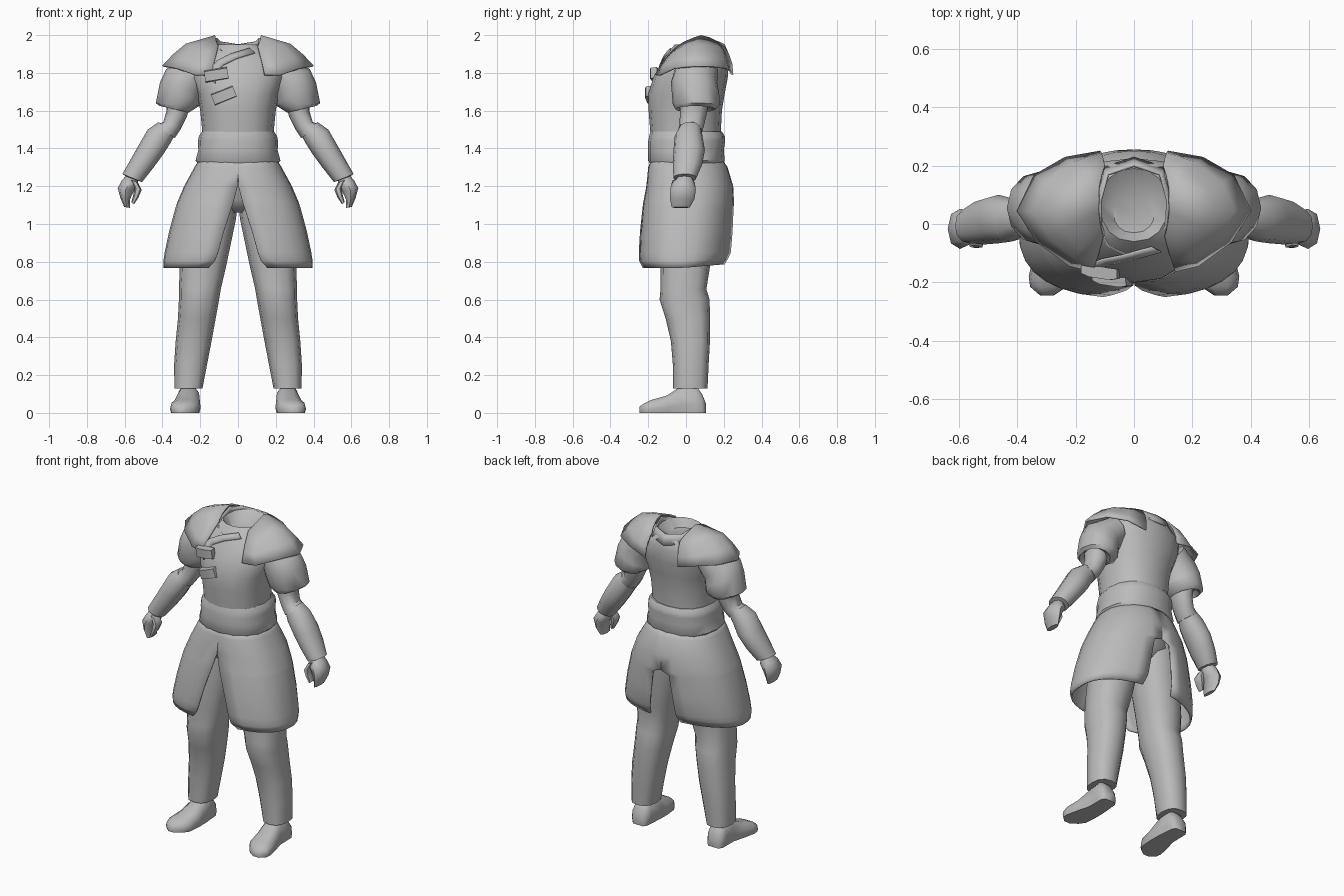
import bpy, bmesh, math
from mathutils import Vector

cloth = bpy.data.materials.new("plain_grey")
cloth.diffuse_color = (0.5, 0.5, 0.5, 1)


def finish(name, rows, closed, caps=False, mirror=False, thick=0, angle=50):
    """Skin a list of point rows into one object."""
    bm = bmesh.new()
    vs = [[bm.verts.new(p) for p in r] for r in rows]
    n = len(rows[0])
    for a, b in zip(vs, vs[1:]):
        for i in range(n if closed else n - 1):
            j = (i + 1) % n
            bm.faces.new((a[i], a[j], b[j], b[i]))
    if caps:
        bm.faces.new(vs[0])
        bm.faces.new(vs[-1])
    bmesh.ops.remove_doubles(bm, verts=bm.verts, dist=0.0005)
    bmesh.ops.recalc_face_normals(bm, faces=bm.faces)
    me = bpy.data.meshes.new(name)
    bm.to_mesh(me)
    bm.free()
    me.materials.append(cloth)
    ob = bpy.data.objects.new(name, me)
    bpy.context.collection.objects.link(ob)
    if thick:
        m = ob.modifiers.new("thickness", 'SOLIDIFY')
        m.thickness, m.offset = thick, 0
    if mirror:
        ob.modifiers.new("mirror", 'MIRROR').use_clip = False
    bpy.ops.object.select_all(action='DESELECT')
    bpy.context.view_layer.objects.active = ob
    ob.select_set(True)
    bpy.ops.object.shade_smooth_by_angle(angle=math.radians(angle))
    return ob


def spow(v, p):
    return math.copysign(abs(v) ** p, v)


def section(inner, outer, y0, y1, n, p):
    """Rounded ring between an inner and outer (x, z) point, y0 to y1 deep."""
    a, b = Vector((inner[0], 0, inner[1])), Vector((outer[0], 0, outer[1]))
    c, h = (a + b) / 2, (b - a) / 2
    pts = []
    for i in range(n):
        t = 2 * math.pi * i / n
        v = c + h * spow(math.cos(t), p)
        v.y = (y0 + y1) / 2 + (y1 - y0) / 2 * spow(math.sin(t), p)
        pts.append(v)
    return pts


def limb(name, secs, n=12, p=0.9, mirror=True, angle=50):
    return finish(name, [section(*s, n, p) for s in secs], True, True, mirror, 0, angle)


def level(z, hw, y0, y1):
    return ((-hw, z), (hw, z), y0, y1)


# Tunic body, folding down into the neck opening
limb("tunic_body", [level(1.36, .19, -.18, .18), level(1.50, .19, -.19, .185),
                    level(1.60, .2, -.198, .19), level(1.69, .215, -.2, .205),
                    level(1.78, .25, -.172, .222), level(1.86, .25, -.125, .225),
                    level(1.92, .17, -.085, .212), level(1.95, .115, -.06, .19),
                    level(1.90, .07, -.03, .11)], 16, 0.88, False)

# Waist sash
limb("waist_sash", [level(1.305, .2, -.18, .185), level(1.335, .225, -.2, .205),
                    level(1.39, .21, -.2, .2), level(1.44, .212, -.2, .207),
                    level(1.465, .207, -.195, .205), level(1.49, .19, -.188, .19)],
     16, 0.85, False)

# Split skirt: z, half width, front, back, front gap, back gap
skirt = [(1.35, .195, -.175, .18, 0, 0), (1.30, .225, -.195, .215, 0, 0),
         (1.20, .28, -.205, .245, .002, 0), (1.11, .318, -.222, .25, .026, .002),
         (1.09, .325, -.225, .25, .033, .055), (.96, .36, -.24, .246, .075, .075),
         (.85, .383, -.248, .238, .105, .09), (.805, .39, -.247, .228, .122, .095),
         (.768, .39, -.232, .208, .155, .105)]
rows = []
for z, hw, y0, y1, gf, gb in skirt:
    pf, pb = 0.76, 0.95
    t0 = -math.acos((gf / hw) ** (1 / pf))
    t1 = math.acos((gb / hw) ** (1 / pb))
    row = []
    for i in range(15):
        t = t0 + (t1 - t0) * i / 14
        p = pf if t < 0 else pb
        lift = .022 * max(0, math.sin(t)) if z < .85 else 0
        row.append((hw * spow(math.cos(t), p),
                    (y0 + y1) / 2 + (y1 - y0) / 2 * spow(math.sin(t), p), z + lift))
    rows.append(row)
finish("split_skirt", rows, False, mirror=True, thick=0.01)

# Trousers
limb("hips", [level(1.06, .07, -.08, .12), level(1.13, .2, -.14, .17),
              level(1.34, .19, -.16, .17)], 12, 0.85, False)
limb("trouser_leg", [((.0, 1.16), (.25, 1.2), -.13, .16), ((.01, 1.03), (.28, 1.03), -.14, .15),
                     ((.062, .78), (.308, .78), -.135, .128), ((.09, .66), (.313, .65), -.135, .108),
                     ((.1, .60), (.313, .60), -.14, .125), ((.118, .50), (.318, .50), -.108, .127),
                     ((.14, .38), (.33, .38), -.08, .127), ((.163, .26), (.338, .26), -.07, .12),
                     ((.188, .13), (.337, .13), -.068, .114)], 12, 0.8, angle=60)

# Shoes, skinned from heel to toe
shoe = []
for y, x0, x1, h in [(.105, .225, .3, .05), (.085, .21, .32, .10), (.05, .207, .32, .15),
                     (-.03, .2, .322, .14), (-.1, .198, .342, .092), (-.18, .205, .36, .07),
                     (-.215, .23, .355, .054), (-.245, .275, .32, .035)]:
    c, r = (x0 + x1) / 2, (x1 - x0) / 2
    shoe.append([(c + r * u, y, h * v) for u, v in
                 [(-.92, 0), (.92, 0), (1, .3), (.9, .75), (.45, 1), (-.45, 1), (-.9, .75), (-1, .3)]])
finish("shoe", shoe, True, True, True, angle=60)

# Sleeves and arms
limb("sleeve", [((.17, 1.74), (.27, 1.89), -.06, .17), ((.19, 1.68), (.38, 1.82), -.08, .165),
                ((.20, 1.64), (.413, 1.75), -.075, .175), ((.205, 1.625), (.435, 1.64), -.07, .18),
                ((.26, 1.59), (.415, 1.625), -.055, .155), ((.29, 1.62), (.39, 1.65), -.02, .12)],
     12, .98)
limb("arm", [((.25, 1.64), (.385, 1.66), -.03, .12), ((.27, 1.57), (.378, 1.6), -.032, .11),
             ((.305, 1.5), (.395, 1.54), -.035, .095), ((.335, 1.455), (.435, 1.525), -.045, .085)])
limb("forearm", [((.335, 1.47), (.42, 1.54), -.035, .08), ((.36, 1.425), (.478, 1.5), -.06, .088),
                 ((.395, 1.37), (.53, 1.41), -.066, .1), ((.45, 1.295), (.575, 1.33), -.07, .085),
                 ((.508, 1.222), (.612, 1.265), -.066, .055), ((.535, 1.23), (.59, 1.25), -.04, .03)])
limb("hand", [((.53, 1.235), (.59, 1.26), -.045, .03), ((.53, 1.205), (.615, 1.23), -.075, .047),
              ((.552, 1.172), (.637, 1.19), -.085, .052), ((.572, 1.13), (.622, 1.135), -.085, .045),
              ((.572, 1.085), (.602, 1.09), -.075, .02)], 8)
limb("thumb", [((.53, 1.22), (.57, 1.235), -.075, -.015), ((.51, 1.18), (.548, 1.19), -.085, -.015),
               ((.527, 1.14), (.555, 1.15), -.085, -.025), ((.55, 1.105), (.565, 1.115), -.08, -.045)], 6)

# Shoulder mantles: neck edge, crown, outer hem
finish("shoulder_mantle", [
    [(.105, -.045, 1.94), (.115, 0, 1.965), (.12, .04, 1.982), (.12, .08, 1.995), (.12, .12, 1.985),
     (.11, .17, 1.96), (.1, .2, 1.935)],
    [(.12, -.1, 1.88), (.185, -.08, 1.895), (.245, -.02, 1.935), (.275, .045, 1.95), (.25, .115, 1.945),
     (.19, .175, 1.93), (.105, .225, 1.895)],
    [(.13, -.13, 1.84), (.2, -.115, 1.845), (.29, -.045, 1.88), (.34, .045, 1.895),
     (.3, .14, 1.89), (.215, .205, 1.87), (.11, .24, 1.85)],
    [(.14, -.16, 1.79), (.22, -.14, 1.787), (.33, -.06, 1.825), (.398, .045, 1.835),
     (.34, .165, 1.832), (.235, .225, 1.82), (.115, .246, 1.79)]], False, mirror=True, thick=0.01)

# Standing collar
inner = [(-.09, -.07, 1.92), (-.115, 0, 1.955), (-.115, .08, 1.985), (-.09, .17, 1.965), (0, .2, 1.95),
         (.09, .17, 1.965), (.115, .08, 1.985), (.11, -.01, 1.95), (.03, -.08, 1.91), (-.03, -.1, 1.895)]
finish("collar", [inner, [(x * 1.12, y * 1.15 - .004, z - .06) for x, y, z in inner]],
       True, thick=0.01)

# Diagonal overlap edge of the tunic front
edge = [(.06, -.08, 1.93), (-.04, -.108, 1.9), (-.11, -.122, 1.865), (-.15, -.138, 1.82),
        (-.15, -.155, 1.77)]
finish("front_overlap", [edge, [(x + .03, y - .015, z - .025) for x, y, z in edge]],
       False, thick=0.008)

# Toggle fastenings
for name, cx, cy, cz, tilt in [("upper_toggle", -.115, -.17, 1.79, .16),
                               ("lower_toggle", -.075, -.195, 1.68, .38)]:
    rows = []
    for x in (-.062, -.035, .035, .062):
        d = .5 if abs(x) > .05 else 1
        row = []
        for y, z in [(-.016 * d, -.027), (-.016 * d, .027), (.025, .032), (.025, -.032)]:
            row.append((cx + x * math.cos(tilt) - z * math.sin(tilt), cy + y - .15 * x,
                        cz + x * math.sin(tilt) + z * math.cos(tilt)))
        rows.append(row)
    finish(name, rows, True, True)
